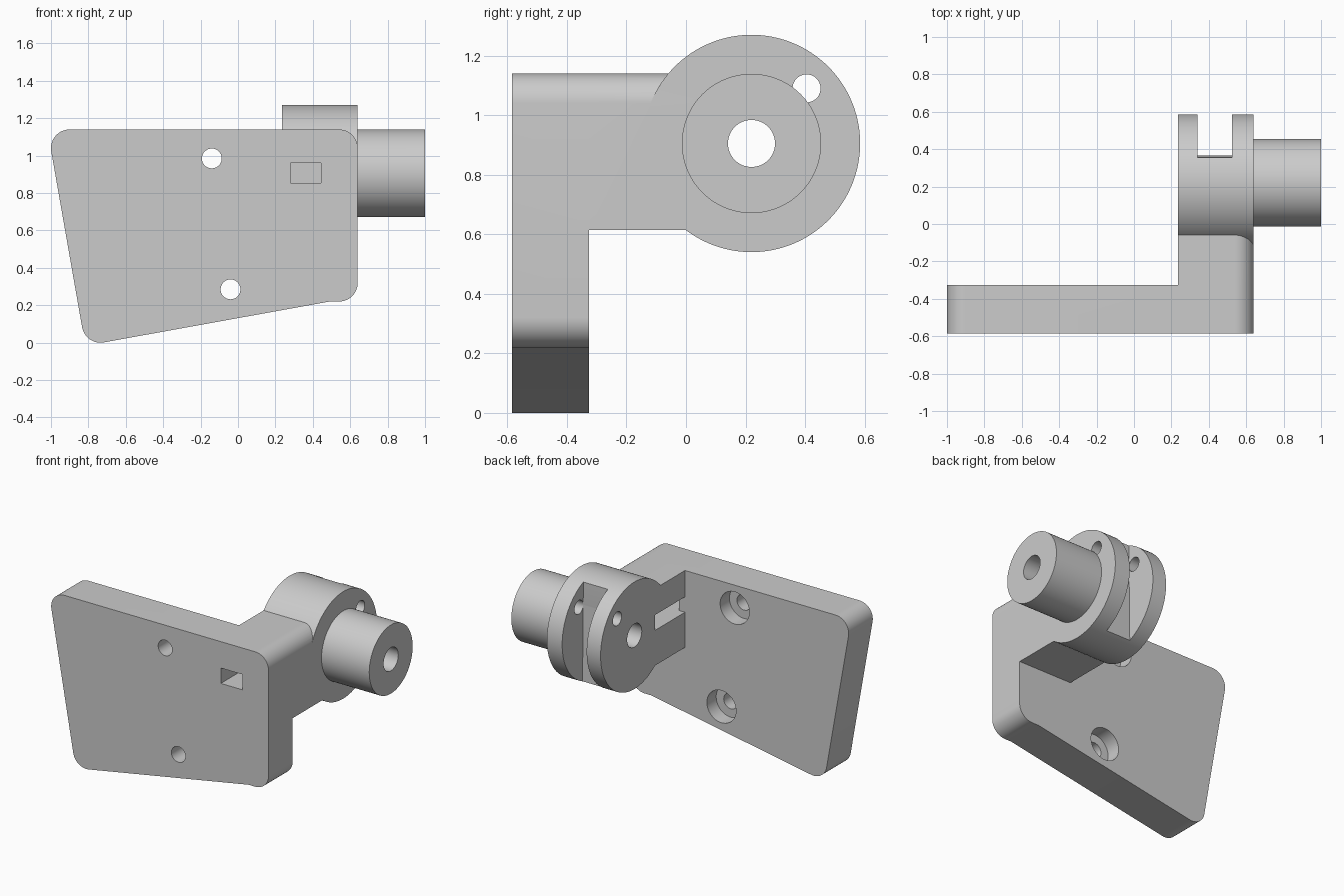
import bpy, bmesh, math

old = bpy.data.objects.get("Cube")
if old:
    bpy.data.objects.remove(old, do_unlink=True)

grey = bpy.data.materials.new("plain grey")
grey.use_nodes = True
grey.diffuse_color = (0.6, 0.6, 0.6, 1)
grey.node_tree.nodes["Principled BSDF"].inputs["Base Color"].default_value = (0.6, 0.6, 0.6, 1)


def arc(cu, cv, r, a0, a1, n=16):
    angles = [math.radians(a0 + (a1 - a0) * i / n) for i in range(n + 1)]
    return [(cu + r * math.cos(a), cv + r * math.sin(a)) for a in angles]


def circle(cu, cv, r, n=96):
    return arc(cu, cv, r, 0, 360, n)[:-1]


def rect(u0, u1, v0, v1):
    return [(u0, v0), (u1, v0), (u1, v1), (u0, v1)]


def prism(name, profile, axis, start, end):
    """Extrude a profile along x (profile in y, z) or along y (profile in x, z)."""
    place = (lambda u, v: (start, u, v)) if axis == "x" else (lambda u, v: (u, start, v))
    bm = bmesh.new()
    face = bm.faces.new([bm.verts.new(place(u, v)) for u, v in profile])
    new = bmesh.ops.extrude_face_region(bm, geom=[face])["geom"]
    shift = (end - start, 0, 0) if axis == "x" else (0, end - start, 0)
    bmesh.ops.translate(bm, vec=shift, verts=[g for g in new if isinstance(g, bmesh.types.BMVert)])
    bmesh.ops.recalc_face_normals(bm, faces=bm.faces)
    mesh = bpy.data.meshes.new(name)
    bm.to_mesh(mesh)
    bm.free()
    mesh.materials.append(grey)
    obj = bpy.data.objects.new(name, mesh)
    bpy.context.collection.objects.link(obj)
    return obj


def combine(target, tool, operation):
    mod = target.modifiers.new("combine", "BOOLEAN")
    mod.operation, mod.solver, mod.object = operation, "EXACT", tool
    bpy.context.view_layer.objects.active = target
    bpy.ops.object.modifier_apply(modifier=mod.name)
    bpy.data.objects.remove(tool, do_unlink=True)


FRONT, BACK = -0.585, -0.325      # plate faces
IN, OUT = 0.235, 0.64             # arm and disc sides
HUB = (0.22, 0.905)               # hub axis in y, z

# Mounting plate with rounded corners and two counterbored screw holes
outline = (arc(0.54, 0.32, 0.1, -90, 0) + arc(0.54, 1.04, 0.1, 0, 90)
           + arc(-0.9, 1.04, 0.1, 90, 190) + arc(-0.735, 0.1, 0.1, 190, 280)
           + [(0.49, 0.22)])
bracket = prism("mounting_bracket", outline, "y", FRONT, BACK)
for x, z in ((-0.14, 0.985), (-0.04, 0.285)):
    combine(bracket, prism("screw_hole", circle(x, z, 0.053, 48), "y", -0.7, 0), "DIFFERENCE")
    combine(bracket, prism("counterbore", circle(x, z, 0.11, 48), "y", BACK - 0.1, 0), "DIFFERENCE")

# Clevis disc with its slot and pin hole
disc = prism("clevis_disc", circle(*HUB, 0.365, 128), "x", IN, OUT)
slot = [(0.366, 0.5), (0.7, 0.5), (0.7, 1.4), (0.354, 1.4)]
combine(disc, prism("slot", slot, "x", 0.34, 0.525), "DIFFERENCE")
combine(disc, prism("pin_hole", circle(0.405, 1.09, 0.047, 48), "x", 0, 0.8), "DIFFERENCE")

# Arm joining the plate to the disc
arm_section = [(IN, 0.615), (OUT, 0.615)] + arc(0.54, 1.04, 0.1, 0, 90) + [(IN, 1.14)]
combine(bracket, prism("arm", arm_section, "y", BACK - 0.02, HUB[0]), "UNION")
combine(bracket, disc, "UNION")

# Rectangular window in the plate, opening into a side pocket in the arm
combine(bracket, prism("window", rect(0.28, 0.445, 0.855, 0.96), "y", -0.7, 0), "DIFFERENCE")
combine(bracket, prism("pocket", rect(0.1, 0.445, 0.855, 0.96), "y", BACK, 0), "DIFFERENCE")

# Side boss and the bore through everything
combine(bracket, prism("boss", circle(*HUB, 0.234), "x", OUT - 0.01, 1), "UNION")
combine(bracket, prism("bore", circle(*HUB, 0.079, 64), "x", 0, 1.2), "DIFFERENCE")

bpy.ops.object.select_all(action="DESELECT")
bracket.select_set(True)
bpy.context.view_layer.objects.active = bracket
bpy.ops.object.shade_smooth_by_angle(angle=math.radians(20))
